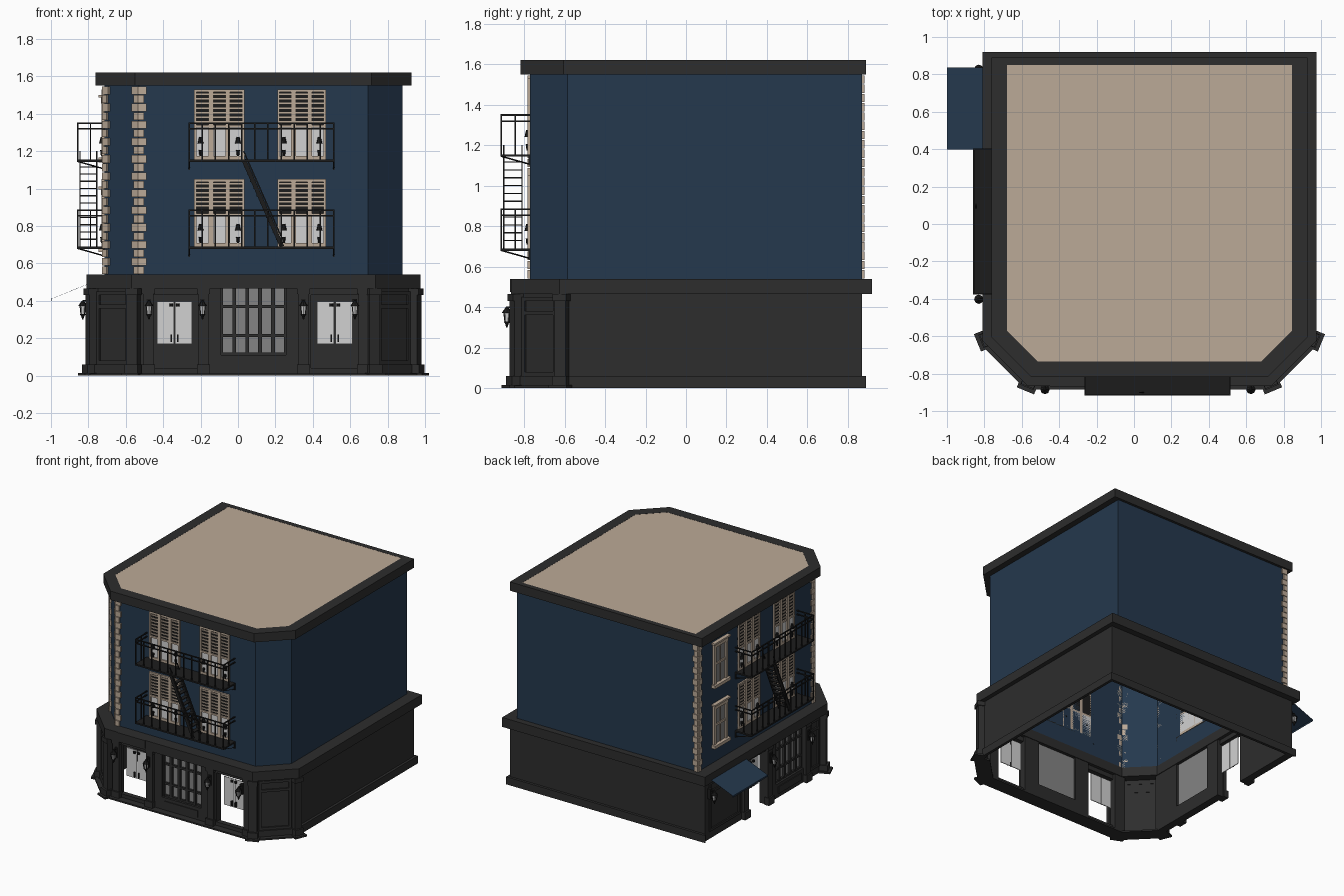
import bpy, bmesh, math
from mathutils import Matrix, Vector

if "Cube" in bpy.data.objects:
    bpy.data.objects.remove(bpy.data.objects["Cube"])

def mat(name, r, g, b):
    m = bpy.data.materials.new(name)
    m.diffuse_color = (r, g, b, 1)
    m.use_nodes = True
    m.node_tree.nodes["Principled BSDF"].inputs["Base Color"].default_value = m.diffuse_color
    return m

BLUE = mat("navy blue", .018, .040, .075)
DARK = mat("charcoal", .026, .026, .026)
IRON = mat("black iron", .012, .012, .012)
BEIGE = mat("beige stone", .50, .40, .31)
LIGHT = mat("light pane", .64, .64, .64)
GREY = mat("grey glass", .23, .23, .23)

# Wall frames: local x runs along the wall, local -y points outward
def frame(x, y, deg):
    return Matrix.Translation((x, y, 0)) @ Matrix.Rotation(math.radians(deg), 4, 'Z')

X0, X1, Y0, Y1, C = -.715, .88, -.77, .87, .185
FRONT = frame(0, Y0, 0)
LEFT = frame(X0, .1375, -90)
CH_L = frame(X0 + C / 2, Y0 + C / 2, -45)
CH_R = frame(X1 - C / 2, Y0 + C / 2, 45)
HEX = [(0, 1, 3, 2), (4, 6, 7, 5), (0, 4, 5, 1), (2, 3, 7, 6), (0, 2, 6, 4), (1, 5, 7, 3)]

class Part:
    def __init__(self, name, material):
        self.name, self.mat, self.bm = name, material, bmesh.new()

    def hexa(self, pts):
        vs = [self.bm.verts.new(p) for p in pts]
        for f in HEX:
            self.bm.faces.new([vs[i] for i in f])

    # box given by run along wall (u), distance outward (v) and height (z)
    def box(self, M, u0, u1, v0, v1, z0, z1):
        self.hexa([M @ Vector((u, -v, z)) for u in (u0, u1) for v in (v0, v1) for z in (z0, z1)])

    # slanted bar between two (u, v, z) points
    def bar(self, M, p, q, wu, wv, wz):
        self.hexa([M @ Vector((e[0] + a * wu, -(e[1] + b * wv), e[2] + c * wz)) for e in (p, q)
                   for b in (-.5, .5) for a, c in ((-.5, -.5), (.5, .5))])

    def cone(self, M, u, v, z0, z1, r0, r1, n=8):
        T = M @ Matrix.Translation((u, -v, (z0 + z1) / 2))
        bmesh.ops.create_cone(self.bm, cap_ends=True, segments=n, radius1=r0, radius2=r1,
                              depth=z1 - z0, matrix=T)

    def face(self, pts):
        self.bm.faces.new([self.bm.verts.new(p) for p in pts])

    def done(self, fix=True):
        if fix:
            bmesh.ops.recalc_face_normals(self.bm, faces=self.bm.faces)
        me = bpy.data.meshes.new(self.name)
        self.bm.to_mesh(me)
        me.materials.append(self.mat)
        bpy.context.collection.objects.link(bpy.data.objects.new(self.name, me))

# Building outline with two chamfered front corners, offset by o (b at the back)
def outline(o, b):
    k = C + -.414 * o + o
    return [(X0 - o, Y0 - o + k), (X0 - o + k, Y0 - o), (X1 + o - k, Y0 - o),
            (X1 + o, Y0 - o + k), (X1 + o, Y1 + b), (X0 - o, Y1 + b)]

def walls(name, m, o, b, z0, z1, skip=()):
    p, pts = Part(name, m), outline(o, b)
    for i in range(6):
        if i not in skip:
            a, c = pts[i], pts[(i + 1) % 6]
            p.face([(*a, z0), (*c, z0), (*c, z1), (*a, z1)])
    p.done(False)

def band(name, m, outer, inner, z0, z1, skip=()):
    p, po, pi = Part(name, m), outline(*outer), outline(*inner)
    for i in range(6):
        if i not in skip:
            j = (i + 1) % 6
            p.hexa([(*q[k], z) for k in (i, j) for q in (po, pi) for z in (z0, z1)])
    p.done()

# Shell: edges are 0 left chamfer, 1 front, 2 right chamfer, 3 right, 4 back, 5 left
walls("upper_walls", BLUE, 0, 0, .5, 1.56)
walls("lower_walls", DARK, .06, 0, 0, .47, (1, 5))
band("lower_cornice", DARK, (.095, .05), (-.005, -.005), .465, .54)
band("top_cornice", DARK, (.048, .02), (-.035, -.02), 1.55, 1.62)
band("skirting", DARK, (.08, .02), (.058, -.002), 0, .06, (1, 5))
band("front_step", DARK, (.115, 0), (0, 0), 0, .012, (3, 4, 5))
roof = Part("roof", BEIGE)
roof.face([(x, y, 1.619) for x, y in outline(-.035, -.02)])
roof.done(False)

# Shopfronts on the front and left
shop = Part("shopfront", DARK)
panes = Part("shop_panes", LIGHT)
grid = Part("shop_window_glass", GREY)
handles = Part("door_handles", IRON)

def opening(M, u0, u1, sill):
    shop.box(M, u0, u1, .02, .06, .43, .465)
    if sill:
        shop.box(M, u0, u1, .02, .06, 0, .04)
    mid, w = (u0 + u1) / 2, .094
    for s in (-1, 1):
        a, b = sorted((mid + s * .003, mid + s * w))
        panes.box(M, a, b, .008, .014, .17, .395)
        handles.box(M, mid + s * .018 - .004, mid + s * .018 + .004, .014, .03, .18, .22)
        handles.cone(M, mid + s * .018, .022, .37, .385, .01, .01)

def shop_window(M, u0, u1):
    shop.box(M, u0, u1, .0, .06, 0, .11)
    shop.box(M, u0 + .03, u1 - .03, .06, .066, .03, .085)
    grid.box(M, u0, u1, .02, .026, .11, .465)
    step = (u1 - u0) / 5
    for i in range(6):
        c = u0 + i * step
        shop.box(M, max(u0, c - .01), min(u1, c + .01), .024, .045, .11, .465)
    for z in (.115, .214, .37):
        shop.box(M, u0, u1, .024, .042, z - .008, z + .008)

def pillar(M, c, w=.058):
    shop.box(M, c - w / 2, c + w / 2, .05, .08, 0, .465)
    shop.box(M, c - w / 2 - .006, c + w / 2 + .006, .05, .092, 0, .06)
    shop.box(M, c - w / 2 - .006, c + w / 2 + .006, .05, .088, .435, .465)

for u0, u1 in ((-.56, -.465), (-.214, -.09), (.257, .39), (.645, .72)):
    shop.box(FRONT, u0, u1, .0, .06, 0, .465)
for u0, u1 in ((-.7325, -.21), (.04, .16), (.51, .745)):
    shop.box(LEFT, u0, u1, .0, .06, 0, .465)
opening(FRONT, -.465, -.214, True)
opening(FRONT, .39, .645, True)
opening(LEFT, -.21, .04, False)
shop_window(FRONT, -.09, .257)
shop_window(LEFT, .16, .51)
for c in (-.48, -.185, .35, .672):
    pillar(FRONT, c)
for c in (-.235, .065, .54):
    pillar(LEFT, c)
shop.box(FRONT, -.45, -.21, .09, .1, .475, .54)

# Raised panel frames on chamfers and beside the left door
for M, u0, u1 in ((CH_L, -.12, .12), (CH_R, -.12, .12), (LEFT, -.68, -.3), (LEFT, .58, .70)):
    for z in (.06, .36, .43):
        shop.box(M, u0, u1, .058, .07, z, z + .02)
    for u in (u0, u1 - .02):
        shop.box(M, u, u + .02, .058, .07, .06, .45)

# Pilasters turned to the corners of the chamfers
for x, y, a in ((X0 + C, Y0, -22.5), (X1 - C, Y0, 22.5), (X0, Y0 + C, -67.5), (X1, Y0 + C, 67.5)):
    M = frame(x, y, a)
    for w, v, z0, z1 in ((.03, .097, 0, .465), (.038, .112, 0, .06), (.05, .132, 0, .014), (.036, .106, .43, .465)):
        shop.box(M, -w, w, .04, v, z0, z1)
for p in (shop, panes, grid, handles):
    p.done()

# Wall lanterns
cage, glow = Part("lantern_frames", IRON), Part("lantern_glass", LIGHT)
for M, us in ((FRONT, (-.476, -.19, .35, .625)), (LEFT, (-.69, -.235, .065, .54))):
    for u in us:
        v = .115
        cage.box(M, u - .004, u + .004, .06, v, .395, .403)
        cage.box(M, u - .012, u + .012, .06, .088, .33, .41)
        cage.cone(M, u, v, .372, .402, .025, .004)
        cage.cone(M, u, v, .322, .33, .012, .016)
        cage.cone(M, u, v, .3, .322, .003, .01)
        glow.cone(M, u, v, .33, .372, .011, .017, 6)
        for i in range(4):
            t = math.pi / 2 * i + .78
            a, b = math.cos(t), math.sin(t)
            cage.bar(M, (u + .014 * a, v + .014 * b, .33), (u + .021 * a, v + .021 * b, .373), .005, .005, 0.002)
cage.done()
glow.done()

# Awning: one sloping sheet with a small lip
aw = Part("awning", BLUE)
aw.bar(LEFT, (-.48, .085, .49), (-.48, .283, .41), .44, .003, 0)
aw.box(LEFT, -.70, -.26, .282, .285, .398, .411)
aw.done()

# Shuttered windows: beige frames, louvres above, panes below
trim = Part("window_frames", BEIGE)
louvre = Part("louvre_shadow", IRON)
glass = Part("window_panes", LIGHT)
narrow = Part("narrow_window_glass", GREY)

def shuttered(M, u0, u1, z0, z1):
    zm = z0 + (z1 - z0) * .47
    louvre.box(M, u0, u1, 0, .003, zm, z1)
    glass.box(M, u0, u1, 0, .003, z0, zm)
    w = (u1 - u0) / 3
    for z, h in ((z0, .018), (zm - .006, .014), (z1 - .014, .014)):
        trim.box(M, u0, u1, 0, .012, z, z + h)
    for i in range(4):
        c = u0 + i * w
        trim.box(M, max(u0, c - .013), min(u1, c + .013), 0, .014, z0, z1)
    for i in range(1, 8):
        z = zm + (z1 - zm) * i / 8
        trim.box(M, u0, u1, .002, .008, z - .004, z + .004)
    for c in (u0 + .035, u1 - .035):
        louvre.cone(M, c, .012, z0 + .018, z0 + .05, .006, .01)
        louvre.cone(M, c, .012, z0 + .085, z0 + .12, .016, .008)

def narrow_window(M, c, z0, z1):
    narrow.box(M, c - .08, c + .08, 0, .004, z0, z1)
    for u in (c - .085, c + .06):
        trim.box(M, u, u + .025, 0, .016, z0, z1)
    trim.box(M, c - .1, c + .1, 0, .032, z0, z0 + .025)
    trim.box(M, c - .09, c + .09, 0, .018, z1 - .045, z1 - .012)
    trim.box(M, c - .1, c + .1, 0, .03, z1 - .014, z1)
    trim.box(M, c - .07, c + .07, 0, .012, (z0 + z1) / 2 - .008, (z0 + z1) / 2 + .008)
    trim.box(M, c - .006, c + .006, 0, .01, z0, z1)

for M in (FRONT, LEFT):
    for z0, z1 in ((.69, 1.05), (1.155, 1.53)):
        shuttered(M, -.235, .035, z0, z1)
        shuttered(M, .21, .47, z0, z1)
for z0, z1 in ((.66, 1.01), (1.14, 1.5)):
    narrow_window(LEFT, -.4625, z0, z1)
for p in (trim, louvre, glass, narrow):
    p.done()

# Corner stones, alternating long and short
stones = Part("corner_stones", BEIGE)
N = 22
for x, y, a1, a2 in ((X0 + C, Y0, 0, -45), (X0, Y0 + C, -45, -90), (X0, Y1, -90, 180)):
    for i in range(N):
        z = .542 + i * 1.008 / N
        w = (.028, .042)[i % 2]
        stones.box(frame(x, y, a1), -.004, w, 0, .012, z, z + .041)
        stones.box(frame(x, y, a2), -w, .004, 0, .012, z, z + .041)
stones.done()

# Fire escapes: two railed platforms joined by a steep stair
for M, name in ((FRONT, "front_fire_escape"), (LEFT, "left_fire_escape")):
    f = Part(name, IRON)
    a, b, d, t = -.265, .515, .147, .004
    for z in (.69, 1.155):
        f.box(M, a, b, 0, d, z - .012, z)
        for h in (.165, .195):
            f.box(M, a, b, d - .008, d, z + h - .005, z + h + .003)
            for u in (a, b - .008):
                f.box(M, u, u + .008, 0, d, z + h - .005, z + h + .003)
        for i in range(12):
            u = a + t + (b - a - 2 * t) * i / 11
            f.box(M, u - t, u + t, d - .008, d, z, z + .195)
        for u in (a + t, b - t):
            f.box(M, u - t, u + t, .07, .077, z, z + .195)
            f.bar(M, (u, d - .005, z - .01), (u, 0, z - .05), .008, .006, .006)
            f.box(M, u - t, u + t, 0, .008, z - .055, z)
    for v in (.04, .13):
        f.bar(M, (.03, v, 1.155), (.235, v, .69), .022, .006, .008)
        f.bar(M, (.03, v, 1.2), (.235, v, .735), .006, .006, .004)
    for i in range(1, 12):
        s = i / 12
        u, z = .03 + .205 * s, 1.155 - .465 * s
        f.box(M, u - .016, u + .016, .04, .13, z - .003, z + .003)
    f.done()
